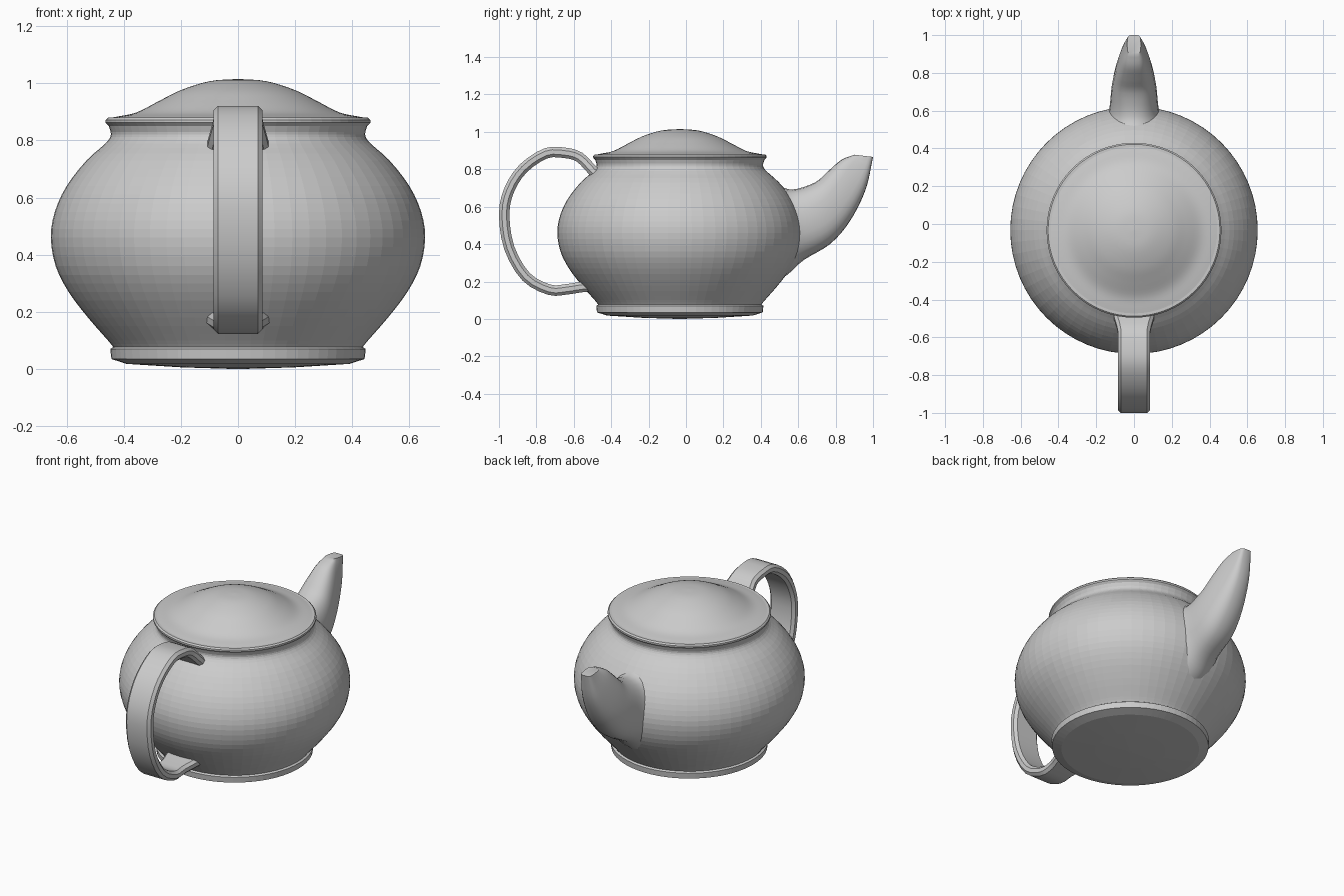
import bpy, bmesh, math
from mathutils import Vector

cube = bpy.data.objects.get("Cube")
if cube:
    bpy.data.objects.remove(cube, do_unlink=True)

CENTRE_Y = -0.033
clay = bpy.data.materials.new("grey_clay")
clay.use_nodes = True
clay.diffuse_color = (0.6, 0.6, 0.6, 1)
clay.node_tree.nodes["Principled BSDF"].inputs["Base Color"].default_value = (0.6, 0.6, 0.6, 1)


def smooth_path(points, steps):
    """Catmull-Rom interpolation through points of any dimension."""
    pts = [Vector(p) for p in points]
    pts = [2 * pts[0] - pts[1]] + pts + [2 * pts[-1] - pts[-2]]
    out = []
    for a, b, c, d in zip(pts, pts[1:], pts[2:], pts[3:]):
        for i in range(steps):
            t = i / steps
            out.append(0.5 * (2 * b + (c - a) * t + (2 * a - 5 * b + 4 * c - d) * t ** 2
                              + (3 * b - a - 3 * c + d) * t ** 3))
    return out + [pts[-2]]


def loft(name, rings, angle=None):
    """Skin a row of closed rings and cap both ends."""
    bm = bmesh.new()
    loops = [[bm.verts.new(p) for p in ring] for ring in rings]
    for lo, hi in zip(loops, loops[1:]):
        for i in range(len(lo)):
            j = (i + 1) % len(lo)
            bm.faces.new((lo[i], lo[j], hi[j], hi[i]))
    bm.faces.new(loops[0][::-1])
    bm.faces.new(loops[-1])
    bmesh.ops.recalc_face_normals(bm, faces=bm.faces)
    mesh = bpy.data.meshes.new(name)
    bm.to_mesh(mesh)
    bm.free()
    obj = bpy.data.objects.new(name, mesh)
    bpy.context.collection.objects.link(obj)
    mesh.materials.append(clay)
    if angle:
        bpy.ops.object.select_all(action='DESELECT')
        obj.select_set(True)
        bpy.context.view_layer.objects.active = obj
        bpy.ops.object.shade_smooth_by_angle(angle=math.radians(angle))
    return obj


def turned(name, profile, sides=64, angle=None):
    """Lathe a (radius, height) profile round the pot's axis."""
    turns = [2 * math.pi * i / sides for i in range(sides)]
    return loft(name, [[(r * math.cos(a), CENTRE_Y + r * math.sin(a), z) for a in turns]
                       for r, z in profile], angle)


# Foot with a slightly domed underside
turned("foot", [(0.01, 0), (0.2, 0.006), (0.39, 0.018), (0.443, 0.035),
                (0.447, 0.07), (0.435, 0.078), (0.4, 0.085)])

# Round belly and waisted neck
belly = smooth_path([(0.435, 0.075), (0.455, 0.1), (0.525, 0.18), (0.593, 0.27), (0.638, 0.36),
                     (0.655, 0.46), (0.641, 0.55), (0.6, 0.64), (0.53, 0.73), (0.463, 0.79),
                     (0.445, 0.82), (0.452, 0.85)], 3)
turned("body", belly)

# Rim and domed lid
turned("rim", [(0.44, 0.845), (0.452, 0.85), (0.463, 0.862), (0.463, 0.872), (0.455, 0.88)])
dome = smooth_path([(0.457, 0.877), (0.42, 0.884), (0.355, 0.898), (0.28, 0.936),
                    (0.2, 0.976), (0.1, 1.007), (0.004, 1.015)], 4)
turned("lid", dome, angle=30)

# Spout: each section is upper (y, z), lower (y, z), half width, squareness
sections = smooth_path([(0.4, 0.78, 0.42, 0.16, 0.2, 1), (0.49, 0.72, 0.54, 0.235, 0.17, 1),
                        (0.57, 0.692, 0.63, 0.315, 0.133, 0.9), (0.69, 0.73, 0.77, 0.4, 0.118, 0.8),
                        (0.76, 0.79, 0.875, 0.52, 0.098, 0.75), (0.83, 0.85, 0.96, 0.69, 0.068, 0.65),
                        (0.9, 0.878, 1.0, 0.866, 0.036, 0.45)], 4)


def spout_ring(section, sides=24):
    uy, uz, ly, lz, half, square = section
    upper, lower = Vector((0, uy, uz)), Vector((0, ly, lz))
    ring = []
    for i in range(sides):
        a = 2 * math.pi * i / sides
        c, s = (math.copysign(abs(f(a)) ** square, f(a)) for f in (math.cos, math.sin))
        ring.append((upper + lower) / 2 + (upper - lower) / 2 * c + Vector((half * s, 0, 0)))
    return ring


loft("spout", [spout_ring(s) for s in sections], 30)

# Handle: a flat bevelled strap, flared where it meets the belly; (y, z, half width)
strap = smooth_path([(-0.44, 0.74, 0.115), (-0.5, 0.795, 0.105), (-0.57, 0.865, 0.086),
                     (-0.65, 0.888, 0.086), (-0.75, 0.885, 0.086), (-0.87, 0.805, 0.086),
                     (-0.945, 0.69, 0.086), (-0.972, 0.56, 0.086), (-0.945, 0.38, 0.086),
                     (-0.855, 0.225, 0.086), (-0.73, 0.156, 0.086), (-0.64, 0.158, 0.086),
                     (-0.56, 0.17, 0.105), (-0.46, 0.18, 0.12)], 3)
strap_rings = []
for i, p in enumerate(strap):
    d = strap[min(i + 1, len(strap) - 1)] - strap[max(i - 1, 0)]
    out = Vector((0, d.y, -d.x)).normalized()
    half, thick, cut = p.z, 0.028, 0.016
    outline = [(half, cut - thick), (half, thick - cut), (half - cut, thick), (cut - half, thick),
               (-half, thick - cut), (-half, cut - thick), (cut - half, -thick), (half - cut, -thick)]
    strap_rings.append([Vector((x, p.x, p.y)) + out * t for x, t in outline])
loft("handle", strap_rings, 25)
